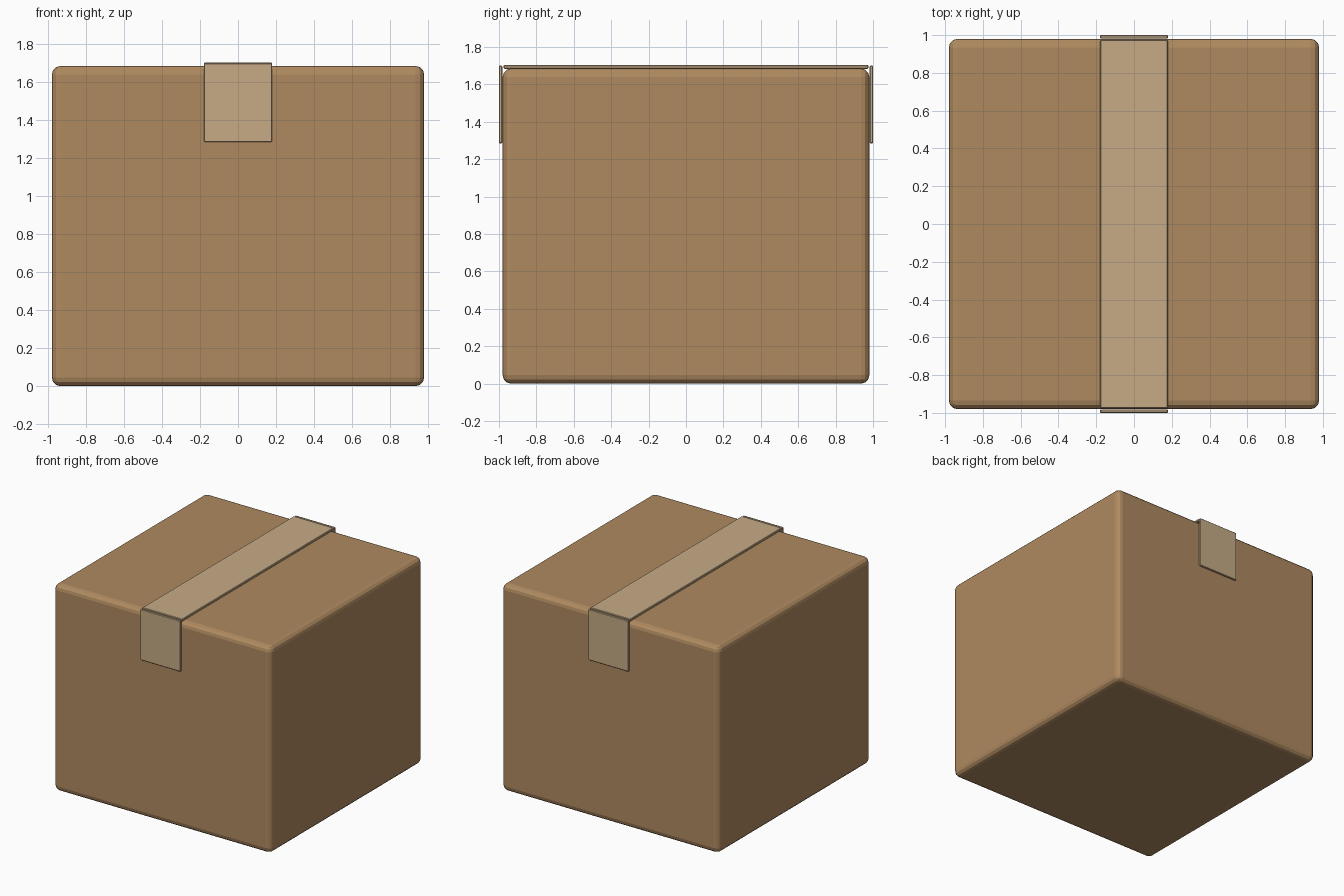
import bpy

if "Cube" in bpy.data.objects:
    bpy.data.objects.remove(bpy.data.objects["Cube"])

def material(name, color):
    m = bpy.data.materials.new(name)
    m.diffuse_color = color
    m.use_nodes = True
    m.node_tree.nodes["Principled BSDF"].inputs["Base Color"].default_value = m.diffuse_color
    return m

cardboard = material("cardboard", (0.43, 0.255, 0.118, 1))
tape = material("tape", (0.57, 0.41, 0.24, 1))

def block(name, lo, hi, mat, bevel, segments):
    bpy.ops.mesh.primitive_cube_add(size=1, location=[(a + b) / 2 for a, b in zip(lo, hi)])
    ob = bpy.context.object
    ob.name = name
    ob.scale = [b - a for a, b in zip(lo, hi)]
    bpy.ops.object.transform_apply(location=False, rotation=False, scale=True)
    ob.data.materials.append(mat)
    mod = ob.modifiers.new("rounded_edges", 'BEVEL')
    mod.width = bevel
    mod.segments = segments
    return ob

# Closed carton with softly rounded edges
block("carton", (-0.98, -0.98, 0), (0.98, 0.98, 1.685), cardboard, 0.045, 3)

# Tape strip across the top
block("tape_top", (-0.18, -0.975, 1.683), (0.18, 0.975, 1.703), tape, 0.004, 1)

# Tape ends folded down over the front and back
for name, s in (("tape_front", -1), ("tape_back", 1)):
    y0, y1 = sorted((s * 0.982, s * 1.0))
    block(name, (-0.18, y0, 1.285), (0.18, y1, 1.7), tape, 0.004, 1)
